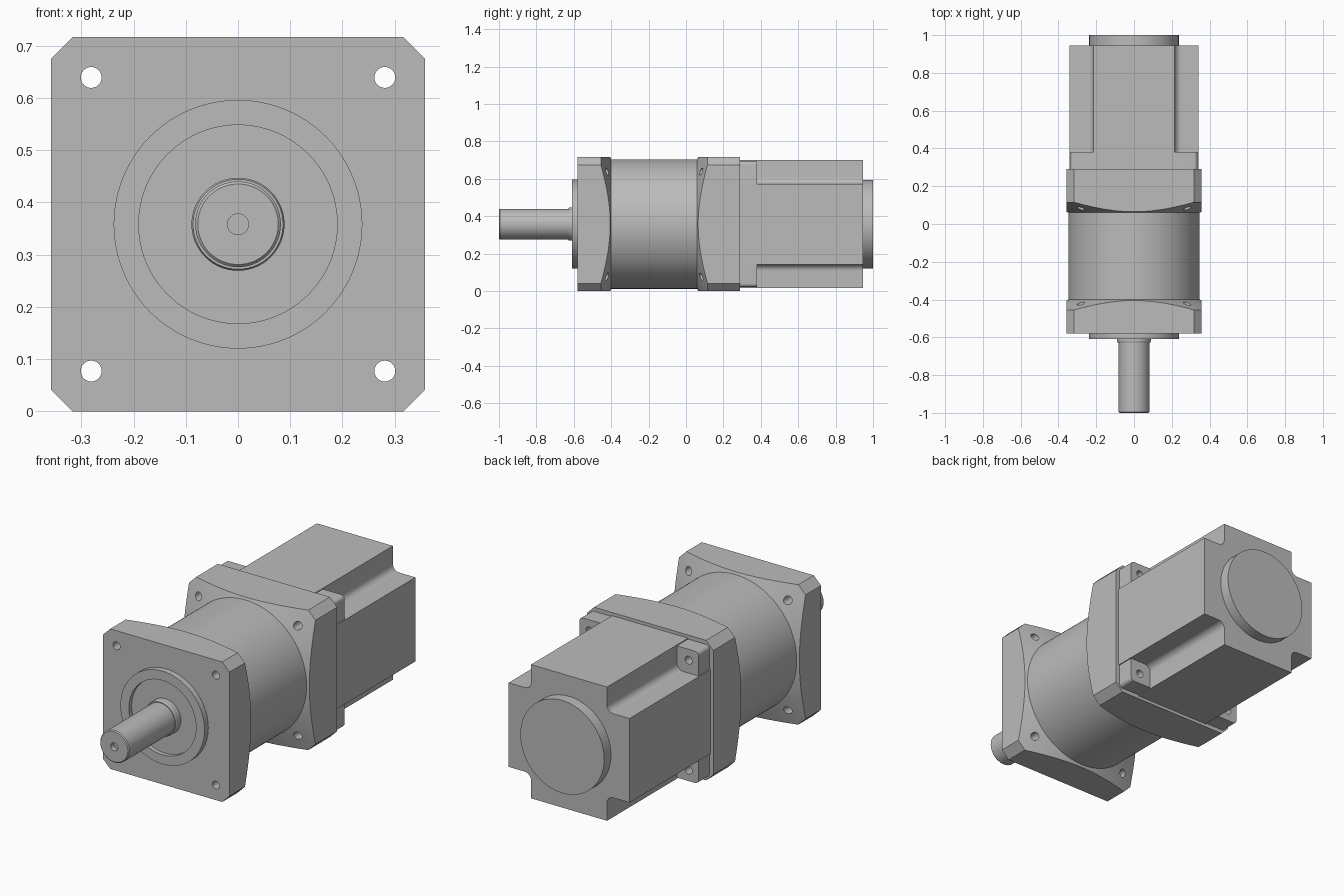
import bpy, bmesh, math
from mathutils import Vector

cube = bpy.data.objects.get("Cube")
if cube:
    bpy.data.objects.remove(cube, do_unlink=True)

AXIS = 0.358  # height of the shaft axis

grey = bpy.data.materials.new("plain grey")
grey.use_nodes = True
grey.diffuse_color = (0.5, 0.5, 0.5, 1)
grey.node_tree.nodes["Principled BSDF"].inputs["Base Color"].default_value = (0.5, 0.5, 0.5, 1)


def finish(name, bm):
    bmesh.ops.recalc_face_normals(bm, faces=bm.faces)
    mesh = bpy.data.meshes.new(name)
    bm.to_mesh(mesh)
    bm.free()
    mesh.materials.append(grey)
    ob = bpy.data.objects.new(name, mesh)
    bpy.context.collection.objects.link(ob)
    return ob


def skin(name, rings):
    """Join successive rings of points and cap both ends."""
    bm = bmesh.new()
    loops = [[bm.verts.new(p) for p in ring] for ring in rings]
    n = len(loops[0])
    for a, b in zip(loops, loops[1:]):
        for i in range(n):
            j = (i + 1) % n
            bm.faces.new((a[i], a[j], b[j], b[i]))
    bm.faces.new(loops[0])
    bm.faces.new(loops[-1])
    return finish(name, bm)


def lathe(name, profile, x=0, z=0, segments=96):
    """Turn (radius, y) points around an axis along y."""
    angles = [2 * math.pi * i / segments for i in range(segments)]
    return skin(name, [[(x + r * math.cos(a), y, AXIS + z + r * math.sin(a)) for a in angles]
                       for r, y in profile])


def prism(name, outline, y0, y1):
    """Extrude an (x, z) outline along y."""
    return skin(name, [[(x, y, AXIS + z) for x, z in outline] for y in (y0, y1)])


def four_corners(points):
    """Repeat the outline of one corner by quarter turns."""
    out, pts = [], points
    for _ in range(4):
        out += pts
        pts = [(-z, x) for x, z in pts]
    return out


def arc(cx, cz, r, start, end, steps=8):
    return [(cx + r * math.cos(math.radians(start + (end - start) * i / steps)),
             cz + r * math.sin(math.radians(start + (end - start) * i / steps)))
            for i in range(steps + 1)]


def boolean(ob, tool, operation):
    mod = ob.modifiers.new("cut", 'BOOLEAN')
    mod.object, mod.operation, mod.solver = tool, operation, 'EXACT'
    bpy.context.view_layer.objects.active = ob
    bpy.ops.object.modifier_apply(modifier=mod.name)
    bpy.data.objects.remove(tool, do_unlink=True)


def drill_corners(ob, y0, y1):
    for sx in (-1, 1):
        for sz in (-1, 1):
            boolean(ob, lathe("drill", [(0.02, y0), (0.02, y1)], 0.281 * sx, 0.281 * sz, 32),
                    'DIFFERENCE')


# Square flanges with clipped corners, turned to a cone on the gearbox side
square = four_corners([(0.358, 0.317), (0.317, 0.358)])


def flange(name, flat_y, cone_y):
    ob = prism(name, square, flat_y, cone_y)
    s = 1 if cone_y > flat_y else -1
    cone = lathe("cone", [(0.6, flat_y - s * 0.05), (0.6, cone_y - s * 0.106),
                          (0.346, cone_y)], segments=128)
    boolean(ob, cone, 'INTERSECT')
    drill_corners(ob, min(flat_y, cone_y) - 0.1, max(flat_y, cone_y) + 0.1)
    return ob


parts = [flange("front_flange", -0.58, -0.40), flange("rear_flange", 0.29, 0.06)]

# Gearbox drum
parts.append(lathe("gearbox_drum", [(0.346, -0.405), (0.346, 0.065)], segments=128))

# Recessed pilot ring on the front flange
parts.append(lathe("pilot_ring", [(0.19, -0.588), (0.19, -0.61), (0.238, -0.61), (0.238, -0.575)]))

# Output shaft with centre hole, bevelled tip and collar
parts.append(lathe("output_shaft", [(0.02, -0.975), (0.02, -1), (0.077, -1), (0.082, -0.995),
                                    (0.082, -0.628), (0.086, -0.628), (0.089, -0.622),
                                    (0.089, -0.58)]))

# Motor mounting plate
plate = prism("motor_plate", four_corners(arc(0.317, 0.317, 0.02, 0, 90)), 0.285, 0.38)
drill_corners(plate, 0.2, 0.5)
parts.append(plate)

# Motor body with filleted corner notches
notch = [(0.342, 0.215)] + arc(0.25, 0.25, 0.035, 270, 180) + [(0.215, 0.342)]
parts.append(prism("motor_body", four_corners(notch), 0.285, 0.945))

# Round cover at the back of the motor
parts.append(lathe("rear_cover", [(0.237, 0.94), (0.237, 1.0)]))

# Smooth the round surfaces and keep the edges crisp
bpy.ops.object.select_all(action='DESELECT')
for ob in parts:
    ob.select_set(True)
bpy.context.view_layer.objects.active = parts[0]
bpy.ops.object.shade_smooth_by_angle(angle=math.radians(20))
